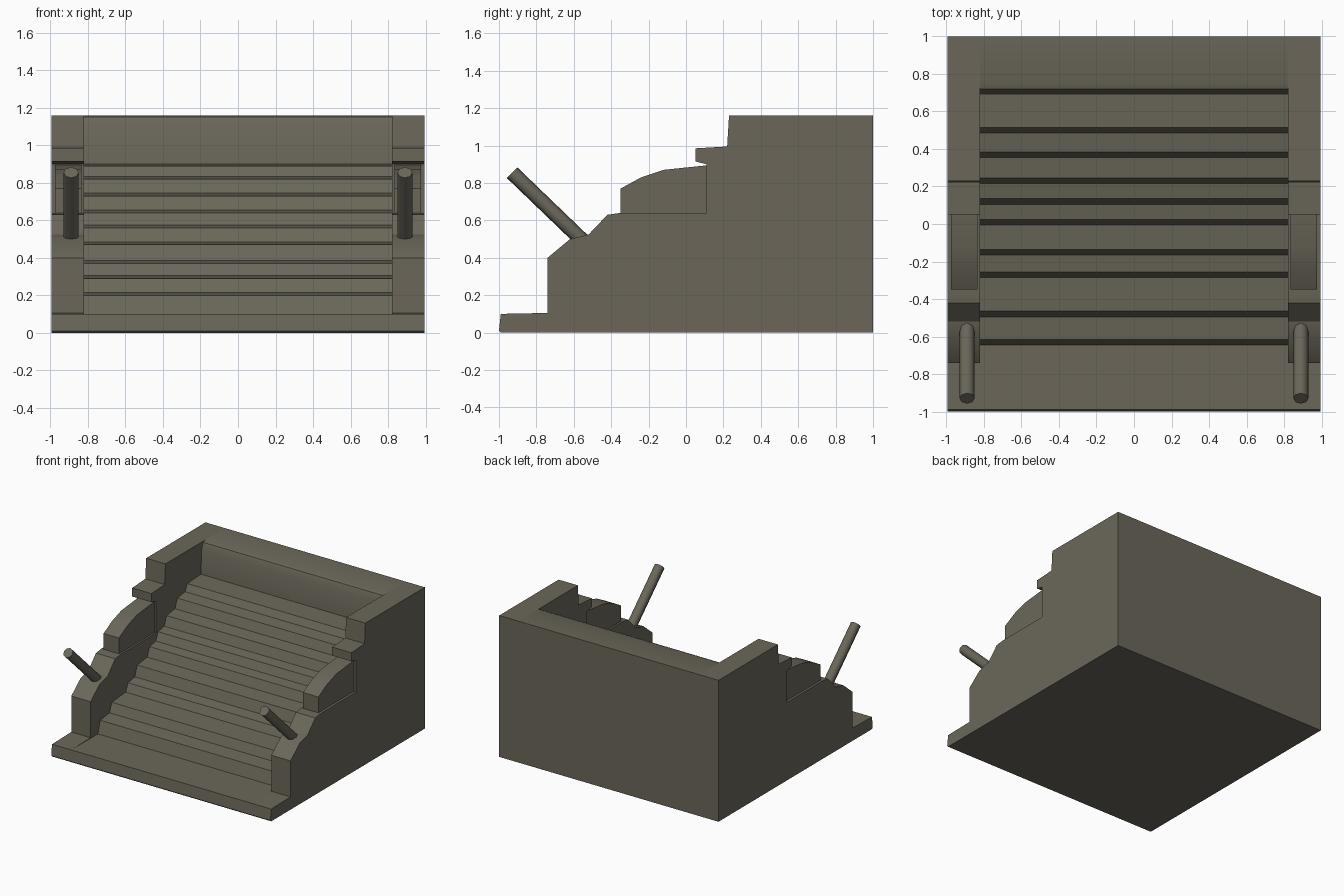
import bpy, bmesh, math
from mathutils import Vector

if "Cube" in bpy.data.objects:
    bpy.data.objects.remove(bpy.data.objects["Cube"])

stone = bpy.data.materials.new("dark olive stone")
stone.diffuse_color = (0.145, 0.134, 0.101, 1)
stone.use_nodes = True
stone.node_tree.nodes["Principled BSDF"].inputs["Base Color"].default_value = stone.diffuse_color


def finish(name, bm, angle=30):
    bmesh.ops.recalc_face_normals(bm, faces=bm.faces)
    me = bpy.data.meshes.new(name)
    bm.to_mesh(me)
    bm.free()
    me.materials.append(stone)
    ob = bpy.data.objects.new(name, me)
    bpy.context.collection.objects.link(ob)
    bpy.ops.object.select_all(action='DESELECT')
    ob.select_set(True)
    bpy.context.view_layer.objects.active = ob
    bpy.ops.object.shade_smooth_by_angle(angle=math.radians(angle))
    return ob


def extrude_profile(name, points, x0, x1):
    """Extrude a closed (y, z) outline from x0 to x1."""
    bm = bmesh.new()
    face = bm.faces.new([bm.verts.new((x0, y, z)) for y, z in points])
    res = bmesh.ops.extrude_face_region(bm, geom=[face])
    verts = [v for v in res["geom"] if isinstance(v, bmesh.types.BMVert)]
    bmesh.ops.translate(bm, verts=verts, vec=(x1 - x0, 0, 0))
    return finish(name, bm)


def pole(name, start, end, radius):
    a, b = Vector(start), Vector(end)
    bm = bmesh.new()
    bmesh.ops.create_cone(bm, cap_ends=True, segments=8, radius1=radius,
                          radius2=radius, depth=(b - a).length)
    ob = finish(name, bm, 50)
    ob.location = (a + b) / 2
    ob.rotation_mode = 'QUATERNION'
    ob.rotation_quaternion = (b - a).to_track_quat('Z', 'Y')
    return ob


# Stairs with front ledge and back wall between the side walls
edges = [-0.63, -0.48, -0.27, -0.15, 0.01, 0.12, 0.23, 0.37, 0.50]
levels = [0.10, 0.20, 0.29, 0.37, 0.47, 0.56, 0.64, 0.73, 0.82, 0.89]
profile = [(-0.99, 0), (-1.0, 0.01), (-0.99, 0.10)]
for i, y in enumerate(edges):
    profile += [(y - 0.015, levels[i] + (0.015 if i else 0)),
                (y + 0.015, levels[i + 1])]
profile += [(0.69, 0.90), (0.70, 1.10), (0.72, 1.15), (0.75, 1.16),
            (1, 1.16), (1, 0)]
extrude_profile("stairs_and_back_wall", profile, -0.82, 0.82)

# Stepped side walls, with narrower blocks set on top of them
wall = [(-0.99, 0), (-1.0, 0.01), (-0.99, 0.10), (-0.74, 0.105),
        (-0.74, 0.40), (-0.62, 0.50), (-0.52, 0.525), (-0.42, 0.63),
        (-0.35, 0.64), (0.11, 0.64), (0.11, 0.90), (0.05, 0.915),
        (0.05, 0.985), (0.22, 0.995), (0.23, 1.16), (1, 1.16), (1, 0)]
block = [(-0.35, 0.62), (-0.35, 0.77), (-0.24, 0.83), (-0.12, 0.87),
         (0.12, 0.895), (0.12, 0.62)]
for side, s in (("left", -1), ("right", 1)):
    extrude_profile(side + "_side_wall", wall, s * 0.82, s * 0.995)
    extrude_profile(side + "_wall_block", block, s * 0.835, s * 0.975)
    # Leaning poles
    pole(side + "_pole", (s * 0.89, -0.53, 0.47), (s * 0.89, -0.93, 0.855), 0.04)
